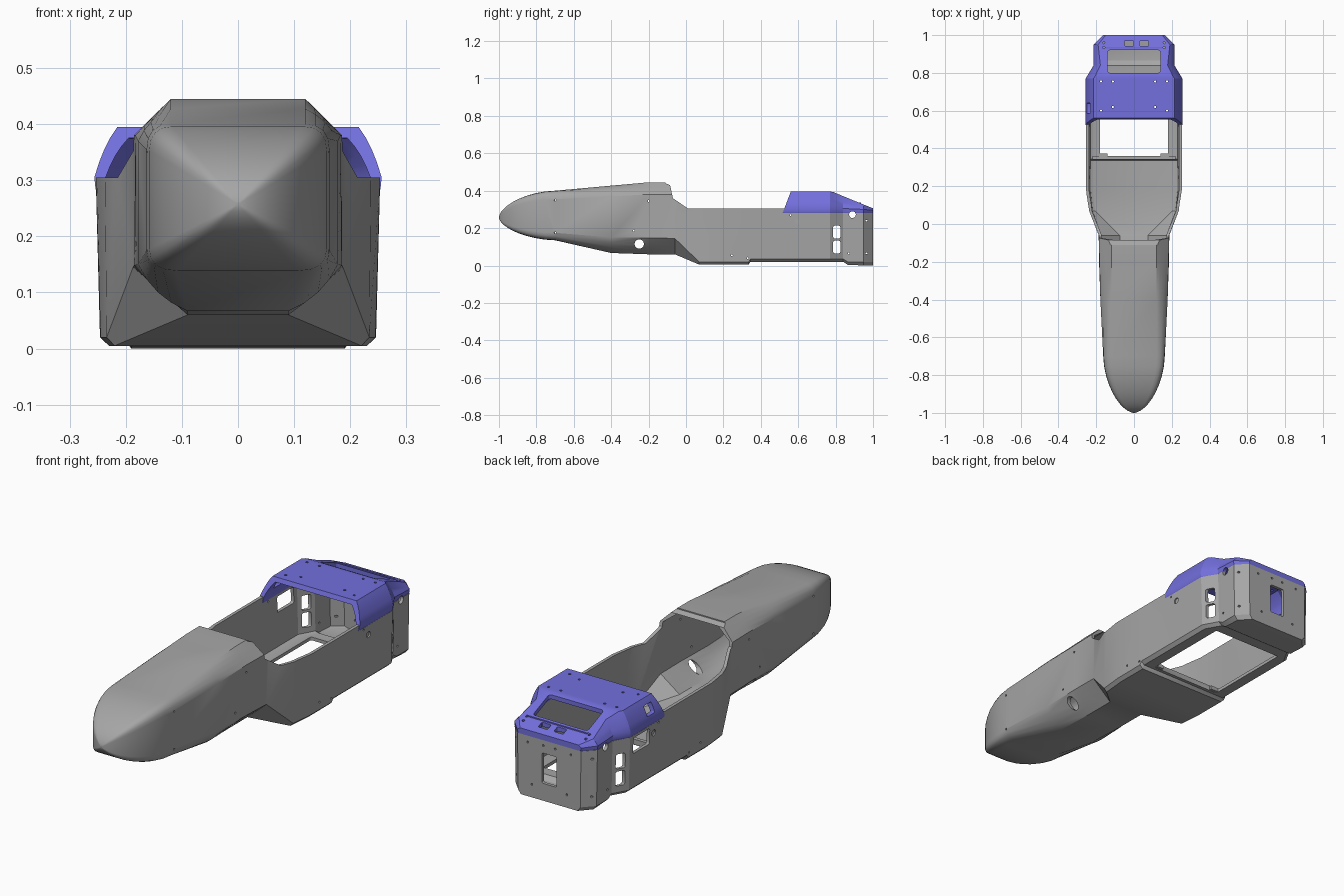
import bpy, bmesh, math
from mathutils import Matrix

if "Cube" in bpy.data.objects:
    bpy.data.objects.remove(bpy.data.objects["Cube"], do_unlink=True)


def material(name, rgb):
    m = bpy.data.materials.new(name)
    m.use_nodes = True
    m.diffuse_color = (*rgb, 1)
    m.node_tree.nodes["Principled BSDF"].inputs["Base Color"].default_value = (*rgb, 1)
    return m


GREY = material("shell grey", (0.38, 0.38, 0.38))
VIOLET = material("canopy violet", (0.17, 0.16, 0.72))


def make(name, bm, mat=None):
    bmesh.ops.recalc_face_normals(bm, faces=bm.faces)
    me = bpy.data.meshes.new(name)
    bm.to_mesh(me)
    bm.free()
    ob = bpy.data.objects.new(name, me)
    bpy.context.collection.objects.link(ob)
    if mat:
        me.materials.append(mat)
    return ob


def arc(a, ctrl, b, r, n=5):
    """Corner from a to b: straight chamfer at r=0, round at r=1."""
    cx = (a[0] + b[0]) / 2 * (1 - r) + ctrl[0] * r
    cz = (a[1] + b[1]) / 2 * (1 - r) + ctrl[1] * r
    ts = [i / (n - 1) for i in range(n)]
    return [((1 - t) ** 2 * a[0] + 2 * t * (1 - t) * cx + t * t * b[0],
             (1 - t) ** 2 * a[1] + 2 * t * (1 - t) * cz + t * t * b[1]) for t in ts]


def ring(tw, zt, sx, sz, lx, lz, bw, zb, r=0):
    half = arc((tw, zt), (sx, zt), (sx, sz), r) + arc((lx, lz), (lx, zb), (bw, zb), r)
    return half + [(-x, z) for x, z in reversed(half)]


def loft(name, rings, mat=None):
    bm = bmesh.new()
    rows = [[bm.verts.new((x, y, z)) for x, z in pts] for y, pts in rings]
    n = len(rows[0])
    for a, b in zip(rows, rows[1:]):
        for i in range(n):
            bm.faces.new((a[i], a[(i + 1) % n], b[(i + 1) % n], b[i]))
    bm.faces.new(rows[0])
    bm.faces.new(rows[-1])
    return make(name, bm, mat)


def inset(sec, d, floor=None):
    y, tw, zt, sx, sz, lx, lz, bw, zb, r = sec
    zb = zb + d if floor is None else floor
    lz = max(lz, zb + 0.005) if floor is None else floor + 0.01
    return (y, ring(tw - d, zt - d, sx - d, min(sz, zt - d - 0.005), lx - d, lz, bw - d, zb, r))


def box(x, y, z, bevel=0.008):
    bm = bmesh.new()
    bmesh.ops.create_cube(bm, size=1)
    for v in bm.verts:
        for i, (lo, hi) in enumerate((x, y, z)):
            v.co[i] = lo if v.co[i] < 0 else hi
    if bevel:
        bmesh.ops.bevel(bm, geom=bm.edges[:], offset=bevel, segments=3, profile=0.5, affect='EDGES')
    return make("cutter", bm)


def rod(x, y, z, r, depth, axis='X', sides=20):
    bm = bmesh.new()
    bmesh.ops.create_cone(bm, cap_ends=True, segments=sides, radius1=r, radius2=r, depth=depth)
    if axis != 'Z':
        bm.transform(Matrix.Rotation(math.pi / 2, 4, 'Y' if axis == 'X' else 'X'))
    bm.transform(Matrix.Translation((x, y, z)))
    return make("cutter", bm)


def side_prism(profile):
    """Extrude a (y, z) outline across the whole width."""
    bm = bmesh.new()
    f = bm.faces.new([bm.verts.new((-0.5, y, z)) for y, z in profile])
    ext = bmesh.ops.extrude_face_region(bm, geom=[f])
    for v in ext["geom"]:
        if isinstance(v, bmesh.types.BMVert):
            v.co.x = 0.5
    return make("cutter", bm)


def cut(ob, *cutters):
    for c in cutters:
        c.hide_render = True
        mod = ob.modifiers.new("cut", 'BOOLEAN')
        mod.operation, mod.solver, mod.object = 'DIFFERENCE', 'EXACT', c
        with bpy.context.temp_override(object=ob, active_object=ob):
            bpy.ops.object.modifier_apply(modifier=mod.name)
        bpy.data.objects.remove(c, do_unlink=True)


def smooth(ob, angle=28):
    bpy.ops.object.select_all(action='DESELECT')
    ob.select_set(True)
    bpy.context.view_layer.objects.active = ob
    bpy.ops.object.shade_smooth_by_angle(angle=math.radians(angle))


# Hull sections: y, top half width, top z, shoulder x z, lower side x z, bottom half width z, roundness
hull_secs = [
    (-0.70, .12, .40, .163, .355, .163, .175, .11, .135, 1),
    (-0.40, .12, .427, .178, .37, .178, .15, .09, .067, .4),
    (-0.20, .12, .445, .183, .38, .185, .148, .09, .06, 0),
    (-0.06, .12, .445, .186, .38, .187, .145, .09, .06, 0),
    (0.07, .20, .45, .238, .38, .234, .02, .22, .005, 0),
    (0.18, .23, .45, .256, .40, .245, .02, .23, .005, 0),
    (0.335, .23, .45, .256, .40, .246, .02, .23, .005, 0),
    (0.345, .23, .45, .256, .40, .246, .035, .23, .02, 0),
    (0.77, .23, .45, .256, .40, .246, .035, .23, .02, 0),
    (0.84, .19, .45, .214, .40, .207, .035, .19, .02, 0),
    (0.865, .19, .45, .214, .40, .207, .02, .19, .004, 0),
    (0.95, .19, .45, .214, .40, .207, .02, .19, .0, 0),
    (1.0, .14, .45, .163, .40, .160, .02, .145, .0, 0)]

# Blunt nose: the first section shrinks towards the tip
tip_z = 0.257
first = ring(*hull_secs[0][1:])
nose = []
for t in (0, .012, .04, .09, .16, .25, .36, .5, .65, .82):
    f = max(.03, (1 - (1 - t) ** 1.75) ** .58)
    nose.append((-1 + .3 * t, [(x * f, tip_z + (z - tip_z) * f) for x, z in first]))

hull = loft("fuselage_shell", nose + [(s[0], ring(*s[1:])) for s in hull_secs], GREY)
cavity_secs = hull_secs[:-1] + [(.985,) + hull_secs[-1][1:]]
cut(hull, loft("cutter", [inset(s, .015) for s in cavity_secs]))

# Cockpit opening and canopy seat, floor opening, rear hatch
cut(hull,
    side_prism([(-.11, .6), (-.11, .44), (-.085, .43), (-.07, .36), (.01, .305),
                (.53, .305), (.53, .28), (1.1, .28), (1.1, .6)]),
    box((-.18, .18), (.36, .79), (-.1, .1)),
    box((-.038, .038), (.93, 1.07), (.08, .22)))

# Side openings
cut(hull, rod(0, -.25, .115, .025, 1), rod(0, .89, .272, .018, 1),
    box((-.35, -.2), (.625, .745), (.195, .268)))
for s in (-1, 1):
    cut(hull, rod(s * .255, .595, .235, .014, .02))
    for z in (.065, .145):
        cut(hull, box(sorted((s * .17, s * .3)), (.787, .825), (z, z + .068)))
    # Bolt holes
    for y, z in ((-.7, .35), (-.7, .175), (-.2, .345), (-.28, .187), (.245, .055),
                 (.33, .04), (.87, .065), (.965, .065), (.965, .24), (.56, .27)):
        cut(hull, rod(s * .2, y, z, .005, .16, sides=8))
    for x, z in ((.11, .25), (.09, .06), (.03, .255)):
        cut(hull, rod(s * x, 1, z, .005, .06, 'Y', 8))
smooth(hull)

# Canopy: hollow roof open at the front and below
lower = dict(lz=.285, zb=.28)
canopy_secs = [(y, tw, zt, sx, sz, sx - .002, .285, sx - .004, .28, r) for y, tw, zt, sx, sz, r in (
    (.45, .215, .395, .256, .305, .25),
    (.77, .215, .395, .256, .305, .25),
    (.785, .205, .394, .247, .305, .25),
    (.84, .178, .371, .214, .305, .1),
    (.95, .19, .326, .214, .300, .1),
    (1.0, .15, .306, .163, .295, .1))]
canopy = loft("canopy", [(s[0], ring(*s[1:])) for s in canopy_secs], VIOLET)
inner = [(.40,) + canopy_secs[0][1:]] + canopy_secs[1:-1] + [(.985,) + canopy_secs[-1][1:]]
cut(canopy, loft("cutter", [inset(s, .02, .2) for s in inner]),
    side_prism([(.2, .2), (.486, .2), (.60, .5), (.2, .5)]),
    box((-.14, .14), (.80, .92), (.24, .5), .012),
    box((-.30, -.20), (.585, .64), (.325, .37), .006),
    box((-.05, -.002), (.942, .97), (.25, .4), .005),
    box((.03, .078), (.942, .97), (.25, .4), .005),
    rod(0, .89, .272, .018, 1))
for s in (-1, 1):
    for x, y in ((.175, .755), (.112, .755), (.175, .6), (.112, .62), (.16, .935), (.16, .96)):
        cut(canopy, rod(s * x, y, .36, .006, .2, 'Z', 8))
smooth(canopy)

# Raised lip ahead of the floor opening, with small end blocks
lip = box((-.22, .22), (.342, .36), (.022, .045), 0)
lip.name = "floor_lip"
lip.data.materials.append(GREY)
for s, side in ((1, "left"), (-1, "right")):
    block = box(sorted((s * .14, s * .185)), (.355, .372), (.022, .04), 0)
    block.name = side + "_lip_block"
    block.data.materials.append(GREY)

# Narrow ridge behind the rear window
ridge = box((-.15, .15), (.928, .936), (.325, .337), 0)
ridge.name = "window_ridge"
ridge.data.materials.append(VIOLET)
